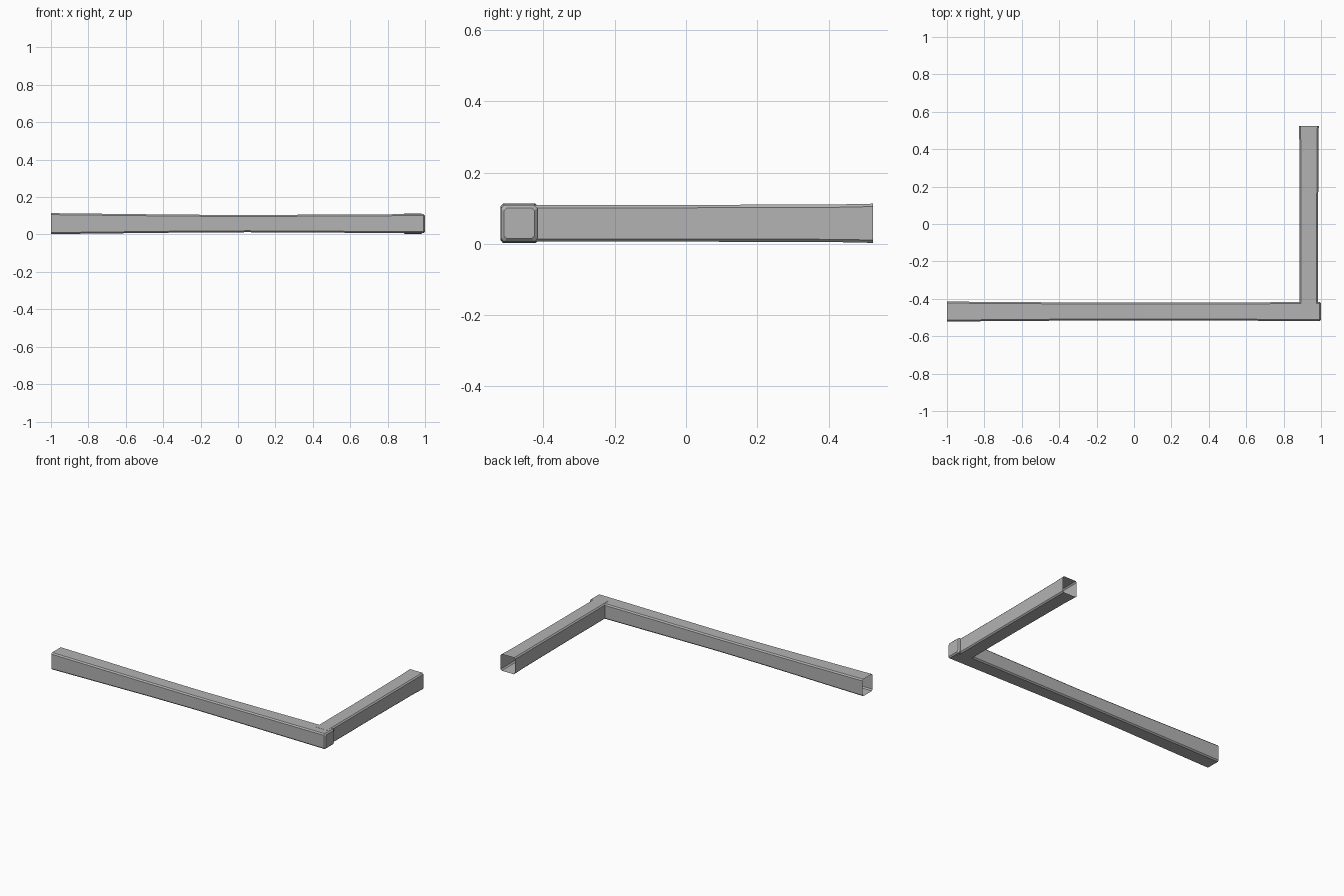
import bpy
import bmesh
from mathutils import Vector

cube = bpy.data.objects.get("Cube")
if cube:
    bpy.data.objects.remove(cube, do_unlink=True)

grey = bpy.data.materials.new("plain grey")
grey.use_nodes = True
colour = (0.45, 0.45, 0.45, 1)
grey.diffuse_color = colour
grey.node_tree.nodes["Principled BSDF"].inputs["Base Color"].default_value = colour


def section(half_w, half_h, cut):
    """Square outline with chamfered corners."""
    w, h = half_w, half_h
    return [(w, h - cut), (w - cut, h), (cut - w, h), (-w, h - cut),
            (-w, cut - h), (cut - w, -h), (w - cut, -h), (w, cut - h)]


def tube(name, axis, side, centre, stations):
    """Thin open tube; each station is (distance, half width, half height).
    The last station is capped, the first is left open."""
    bm = bmesh.new()
    rings = []
    for dist, half_w, half_h in stations:
        rings.append([bm.verts.new(centre + axis * dist + side * u + Vector((0, 0, v)))
                      for u, v in section(half_w, half_h, 0.008)])
    for a, b in zip(rings, rings[1:]):
        for i in range(len(a)):
            j = (i + 1) % len(a)
            bm.faces.new((a[i], a[j], b[j], b[i]))
    bm.faces.new(rings[-1])
    bmesh.ops.recalc_face_normals(bm, faces=bm.faces)
    mesh = bpy.data.meshes.new(name)
    bm.to_mesh(mesh)
    bm.free()
    mesh.materials.append(grey)
    obj = bpy.data.objects.new(name, mesh)
    bpy.context.collection.objects.link(obj)
    return obj


X, Y = Vector((1, 0, 0)), Vector((0, 1, 0))

# Long beam: open at the right end, slightly waisted, chamfered cap at the corner
tube("long_beam", X, Y, Vector((0, -0.468, 0.058)), [
    (-1.0, 0.053, 0.056), (-0.66, 0.051, 0.052), (-0.3, 0.048, 0.048),
    (0.05, 0.047, 0.046), (0.42, 0.048, 0.048), (0.8, 0.05, 0.05),
    (0.992, 0.051, 0.051), (1.0, 0.043, 0.043)])

# Short beam: open at the back, butting into the long beam
tube("short_beam", -Y, X, Vector((0.935, 0, 0.058)), [
    (-0.525, 0.053, 0.055), (-0.43, 0.051, 0.053), (0.0, 0.0495, 0.0515),
    (0.465, 0.0495, 0.0515)])
